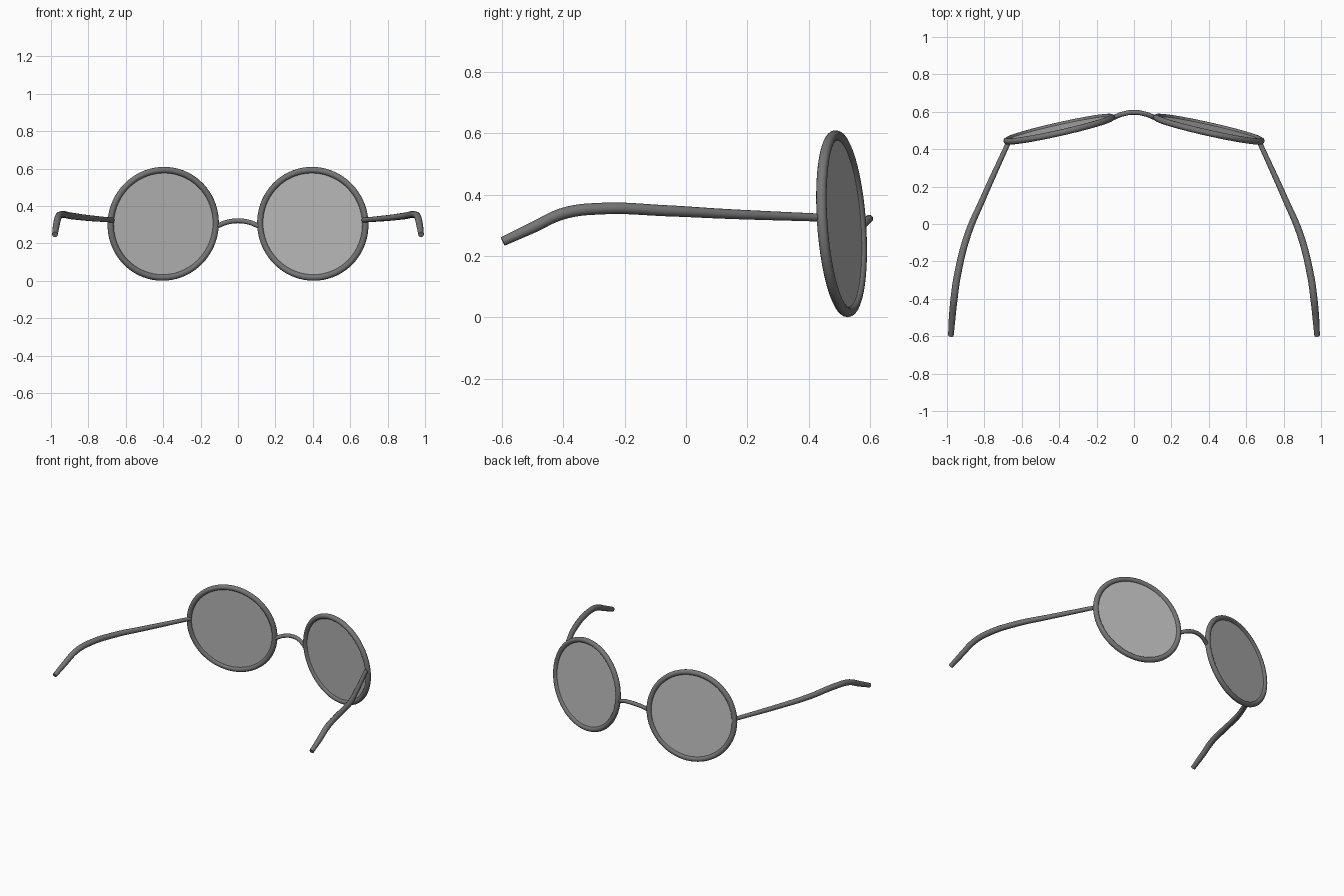
import bpy
from math import radians

cube = bpy.data.objects.get("Cube")
if cube:
    bpy.data.objects.remove(cube, do_unlink=True)


def material(name, value):
    mat = bpy.data.materials.new(name)
    mat.use_nodes = True
    color = (value, value, value, 1)
    mat.diffuse_color = color
    mat.node_tree.nodes["Principled BSDF"].inputs["Base Color"].default_value = color
    return mat


metal = material("grey metal", 0.18)
glass = material("pale grey glass", 0.5)


def finish(obj, name, mat):
    obj.name = name
    obj.data.materials.clear()
    obj.data.materials.append(mat)
    bpy.ops.object.shade_smooth_by_angle(angle=radians(40))
    return obj


def wire(name, points):
    """Round tube through (x, y, z, radius) points, turned into a mesh."""
    curve = bpy.data.curves.new(name, "CURVE")
    curve.dimensions = "3D"
    curve.bevel_depth = 1
    curve.bevel_resolution = 4
    curve.resolution_u = 10
    curve.use_fill_caps = True
    spline = curve.splines.new("BEZIER")
    spline.bezier_points.add(len(points) - 1)
    for bp, (x, y, z, r) in zip(spline.bezier_points, points):
        bp.co = (x, y, z)
        bp.radius = r
        bp.handle_left_type = bp.handle_right_type = "AUTO"
    obj = bpy.data.objects.new(name, curve)
    bpy.context.collection.objects.link(obj)
    bpy.ops.object.select_all(action="DESELECT")
    obj.select_set(True)
    bpy.context.view_layer.objects.active = obj
    bpy.ops.object.convert(target="MESH")
    return finish(bpy.context.object, name, metal)


# Temple arm path: hinge, long bow outward, then the drop behind the ear
TEMPLE = [
    (0.672, 0.435, 0.325, 0.013),
    (0.81, 0.13, 0.337, 0.016),
    (0.89, -0.06, 0.347, 0.018),
    (0.945, -0.28, 0.354, 0.019),
    (0.962, -0.40, 0.338, 0.019),
    (0.972, -0.50, 0.292, 0.018),
    (0.979, -0.597, 0.247, 0.015),
]

for side, sign in (("left", 1), ("right", -1)):
    center = (sign * 0.4, 0.507, 0.305)
    tilt, yaw = radians(4), radians(-12.6 * sign)

    # Rim
    bpy.ops.mesh.primitive_torus_add(
        major_radius=0.288, minor_radius=0.017, major_segments=72,
        minor_segments=14, location=center,
        rotation=(radians(90) + tilt, 0, yaw))
    finish(bpy.context.object, side + "_rim", metal)

    # Lens
    bpy.ops.mesh.primitive_cylinder_add(
        vertices=72, radius=0.286, depth=0.008, location=center,
        rotation=(radians(90) + tilt, 0, yaw))
    finish(bpy.context.object, side + "_lens", glass)

    # Temple arm
    wire(side + "_temple", [(sign * x, y, z, r) for x, y, z, r in TEMPLE])

# Bridge arching over the nose
half = [(0.112, 0.568, 0.292, 0.013), (0.06, 0.588, 0.313, 0.013)]
wire("bridge", [(-x, y, z, r) for x, y, z, r in half]
     + [(0, 0.597, 0.321, 0.013)] + half[::-1])
